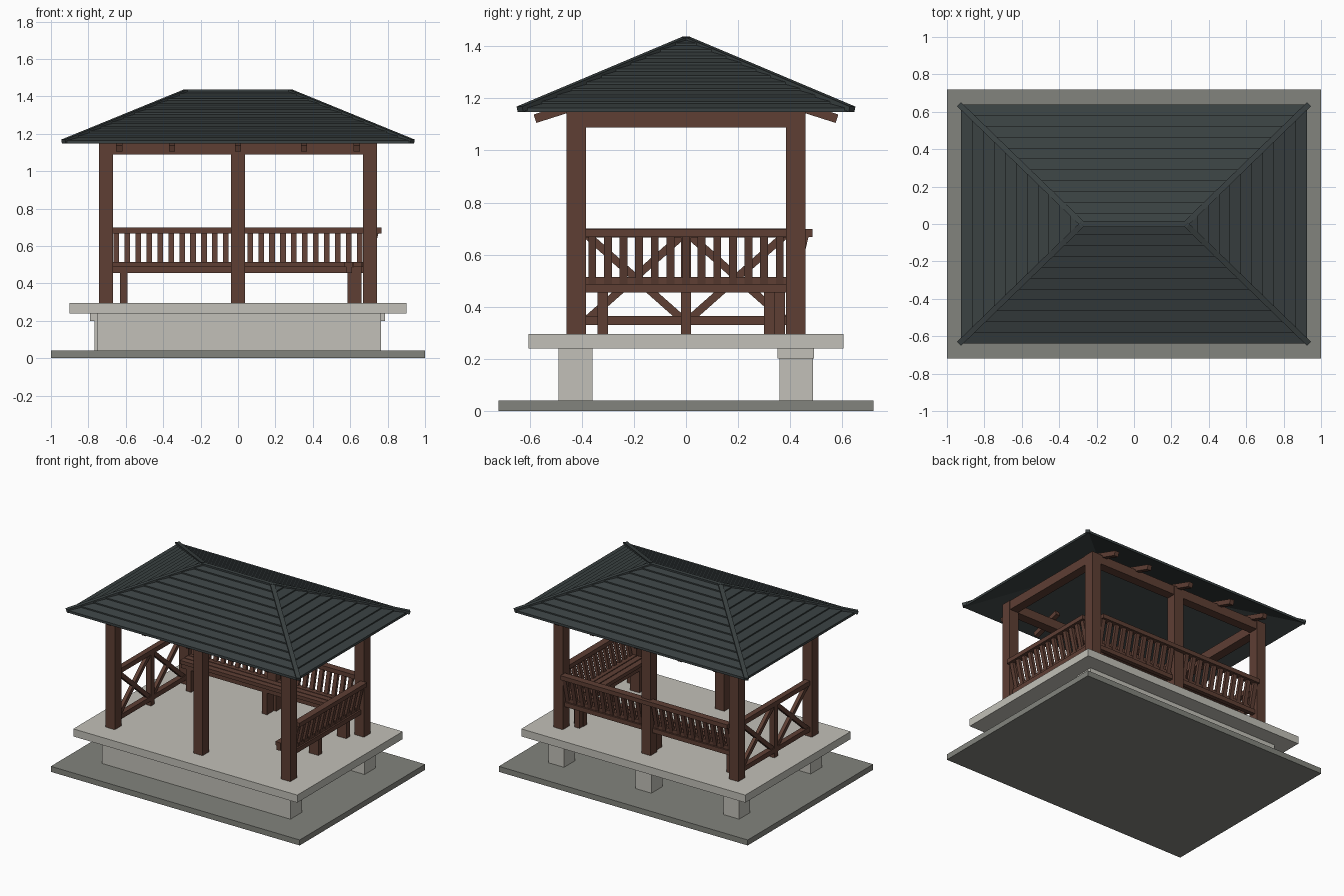
import bpy, bmesh
from mathutils import Vector, Matrix

if "Cube" in bpy.data.objects:
    bpy.data.objects.remove(bpy.data.objects["Cube"])


def material(name, rgb):
    m = bpy.data.materials.new(name)
    m.diffuse_color = (*rgb, 1)
    m.use_nodes = True
    m.node_tree.nodes["Principled BSDF"].inputs["Base Color"].default_value = m.diffuse_color
    return m


WOOD = material("brown wood", (0.112, 0.049, 0.034))
ROOF = material("dark slate", (0.042, 0.053, 0.054))
STONE = material("pale concrete", (0.54, 0.53, 0.48))
GROUND = material("grey paving", (0.225, 0.23, 0.205))


def finish(name, bm, mat):
    bmesh.ops.recalc_face_normals(bm, faces=bm.faces[:])
    me = bpy.data.meshes.new(name)
    bm.to_mesh(me)
    bm.free()
    me.materials.append(mat)
    ob = bpy.data.objects.new(name, me)
    bpy.context.collection.objects.link(ob)
    return ob


def box(x0, x1, y0, y1, z0, z1):
    """Matrix of an axis-aligned box given by its limits."""
    return (Matrix.Translation(((x0 + x1) / 2, (y0 + y1) / 2, (z0 + z1) / 2))
            @ Matrix.Diagonal((x1 - x0, y1 - y0, z1 - z0, 1)))


def bar(p, q, w, h, side=None):
    """Matrix of a bar from p to q, w wide along side and h deep."""
    p, q = Vector(p), Vector(q)
    d = q - p
    a = d.normalized()
    s = Vector(side) if side else a.cross(Vector((0, 0, 1))).normalized()
    t = a.cross(s).normalized()
    m = Matrix((d, s * w, t * h)).transposed().to_4x4()
    m.translation = (p + q) / 2
    return m


def build(name, mat, mats):
    bm = bmesh.new()
    for m in mats:
        bmesh.ops.create_cube(bm, size=1, matrix=m)
    return finish(name, bm, mat)


# Base: paving, front wall, back piers with beam, deck
build("paving", GROUND, [box(-1, 1, -.72, .72, 0, .04)])
build("front_wall", STONE, [box(-.75, .765, -.49, -.36, .04, .24)])
build("back_piers", STONE, [box(c - .063, c + .063, .36, .487, .04, .2)
                            for c in (-.705, 0, .702)])
build("pier_beam", STONE, [box(-.79, .785, .352, .492, .2, .24)])
build("deck", STONE, [box(-.9, .9, -.605, .605, .24, .295)])

# Posts and the beams on top of them
PX, PY, R = .705, .4225, .0375
build("posts", WOOD, [box(x - R, x + R, y - R, y + R, .295, 1.155)
                      for x in (-PX, 0, PX) for y in (-PY, PY)])
build("top_beams", WOOD,
      [box(-PX, PX, s * PY - .033, s * PY + .033, 1.09, 1.155) for s in (-1, 1)]
      + [box(s * PX - .033, s * PX + .033, -PY, PY, 1.088, 1.155) for s in (-1, 1)])

# Rafter tails under the long eaves
build("rafter_tails", WOOD,
      [bar((x, s * .36, 1.192), (x, s * .58, 1.122), .033, .034)
       for x in (-.635, -.353, 0, .353, .635) for s in (-1, 1)])

# Hipped roof laid in overlapping courses
RIDGE, EX, EY, TOP, EAVE, N = .28, .925, .64, 1.428, 1.155, 11
bm = bmesh.new()


def ring(t, lift):
    x, y = RIDGE + (EX - RIDGE) * t, EY * t
    z = TOP + (EAVE - TOP) * t + lift
    return [bm.verts.new((sx * x, sy * y, z))
            for sx, sy in ((1, 1), (-1, 1), (-1, -1), (1, -1))]


rings = []
for i in range(N):
    rings += [ring(i / N, 0), ring((i + 1) / N, .009)]
rings += [ring(1, -.008), ring(0, -.02)]
for a, b in zip(rings, rings[1:]):
    for k in range(4):
        bm.faces.new((a[k], a[k - 1], b[k - 1], b[k]))
bmesh.ops.remove_doubles(bm, verts=bm.verts[:], dist=1e-5)
bmesh.ops.dissolve_degenerate(bm, edges=bm.edges[:], dist=1e-5)
finish("roof_courses", bm, ROOF)

# Ridge and hip caps
build("roof_caps", ROOF,
      [box(-.285, .285, -.015, .015, 1.415, 1.436)]
      + [bar((sx * .275, 0, 1.427), (sx * .933, sy * .638, 1.158), .03, .022)
         for sx in (-1, 1) for sy in (-1, 1)])


# Benches: u runs along the seat, v points outwards
def bench(name, half, legs, slats, turn):
    def bx(u0, u1, v0, v1, z0, z1):
        if turn:
            return box(v0 + .28, v1 + .28, u0, u1, z0, z1)
        return box(u0, u1, v0, v1, z0, z1)

    def pt(u, v, z):
        return (v + .28, u, z) if turn else (u, v, z)

    build(name + "_seat", WOOD,
          [bx(-half, half, v, v + .042, .487, .513) for v in (.29, .338, .386)]
          + [bx(-half, half, v, v + .03, .455, .487) for v in (.3, .41)])
    build(name + "_legs", WOOD,
          [bx(u - .02, u + .02, .305, .38, .295, .487) for u in legs])
    build(name + "_slats", WOOD,
          [bar(pt(u, .418, .49), pt(u, .462, .68), .03, .022,
               (0, 1, 0) if turn else (1, 0, 0)) for u in slats])
    build(name + "_top_rail", WOOD, [bx(-half, half, .435, .486, .667, .698)])


bench("back_bench", .67, (-.61, 0, .61),
      [s * (.065 + .0585 * i) for i in range(11) for s in (-1, 1)], False)
bench("side_bench", .386, (-.32, 0, .32),
      [.06 * i for i in range(-6, 7)], True)

# Cross-braced railing on the open left side
X = -PX
build("brace_rails", WOOD,
      [box(X - .02, X + .02, -.386, .386, z, z + .035) for z in (.33, .665)]
      + [box(X - .02, X + .02, -.02, .02, .295, .67)])
build("cross_braces", WOOD,
      [bar((X, s * .012, z0), (X, s * .38, z1), .026, .03, (1, 0, 0))
       for s in (-1, 1) for z0, z1 in ((.35, .675), (.675, .35))])
